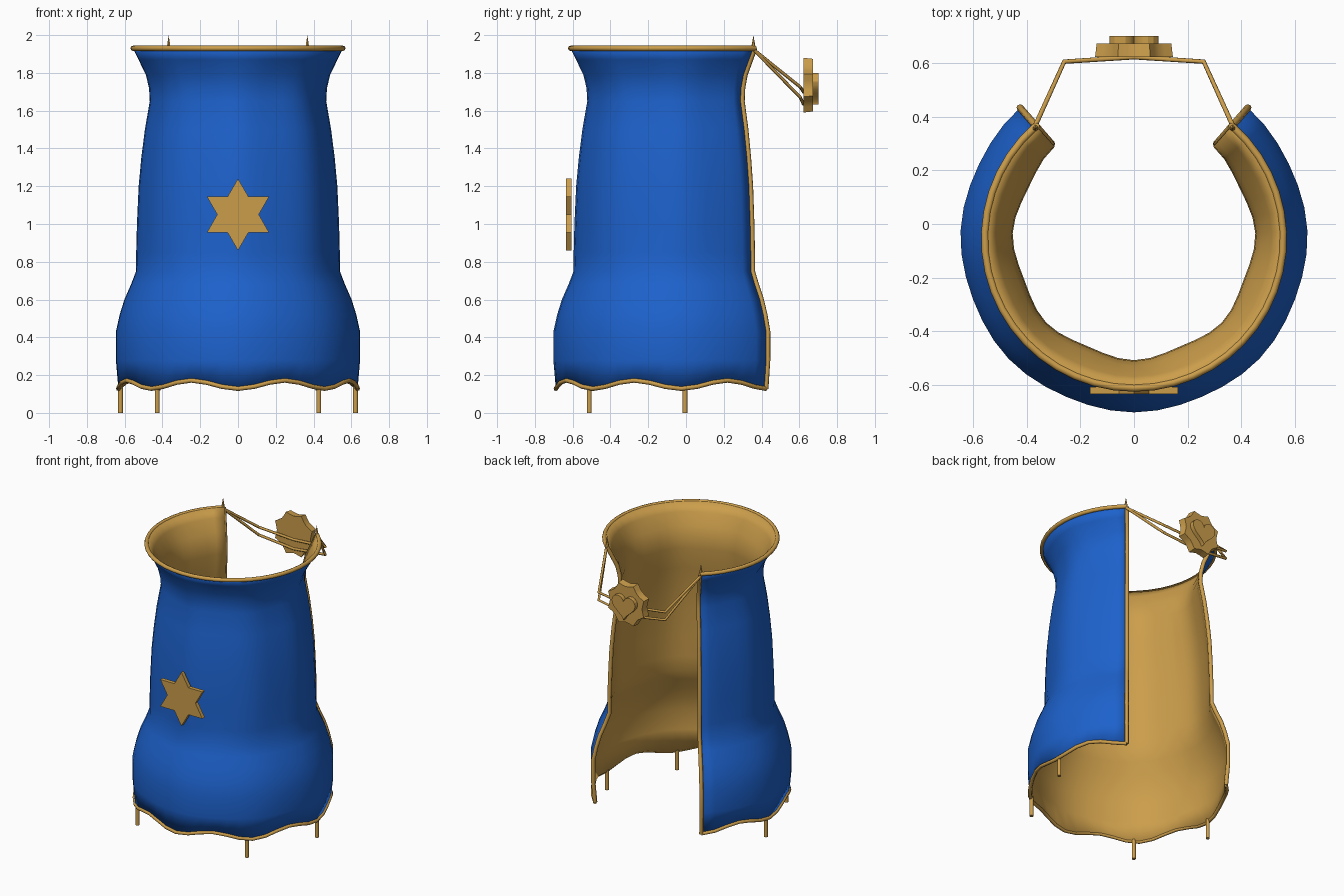
import bpy, bmesh
from math import sin, cos, pi, radians
from mathutils import Vector

if "Cube" in bpy.data.objects:
    bpy.data.objects.remove(bpy.data.objects["Cube"])


def material(name, color):
    m = bpy.data.materials.new(name)
    m.diffuse_color = color
    m.use_nodes = True
    m.node_tree.nodes["Principled BSDF"].inputs["Base Color"].default_value = m.diffuse_color
    return m


BLUE = material("blue_cloth", (0.012, 0.12, 0.60, 1))
GOLD = material("gold", (0.60, 0.34, 0.07, 1))
CY = -0.055                 # centre of the cloak's round section
HALF = radians(139)         # cloak wraps this far either side of the front
SEGS = 36
PROFILE = [(0.15, 0.632), (0.28, 0.645), (0.43, 0.645), (0.52, 0.625), (0.60, 0.60),
           (0.68, 0.565), (0.75, 0.538), (0.85, 0.534), (1.0, 0.53), (1.2, 0.521),
           (1.35, 0.507), (1.5, 0.488), (1.65, 0.462), (1.72, 0.466), (1.79, 0.483),
           (1.87, 0.525), (1.93, 0.556)]


def finish(ob, mats, angle=35):
    for m in mats:
        ob.data.materials.append(m)
    bpy.ops.object.select_all(action='DESELECT')
    ob.select_set(True)
    bpy.context.view_layer.objects.active = ob
    bpy.ops.object.shade_smooth_by_angle(angle=radians(angle))
    return ob


def mesh_object(name, verts, faces, mats, angle=35):
    me = bpy.data.meshes.new(name)
    me.from_pydata(verts, [], faces)
    ob = bpy.data.objects.new(name, me)
    bpy.context.collection.objects.link(ob)
    return finish(ob, mats, angle)


def tube(name, pts, radius, sides=2):
    cu = bpy.data.curves.new(name, 'CURVE')
    cu.dimensions = '3D'
    cu.bevel_depth = radius
    cu.bevel_resolution = sides
    cu.use_fill_caps = True
    sp = cu.splines.new('POLY')
    sp.points.add(len(pts) - 1)
    for p, co in zip(sp.points, pts):
        p.co = (*co, 1)
    ob = bpy.data.objects.new(name, cu)
    bpy.context.collection.objects.link(ob)
    bpy.ops.object.select_all(action='DESELECT')
    ob.select_set(True)
    bpy.context.view_layer.objects.active = ob
    bpy.ops.object.convert(target='MESH')
    return finish(bpy.context.object, [GOLD], 50)


def plate(name, outline, y0, y1, inset=1.0, center=(0, 0)):
    """Extrude an xz outline from y0 to y1, scaling the y1 side by inset."""
    n = len(outline)
    cx, cz = center
    verts = [(cx + x, y0, cz + z) for x, z in outline]
    verts += [(cx + x * inset, y1, cz + z * inset) for x, z in outline]
    faces = [tuple(range(n)), tuple(range(2 * n - 1, n - 1, -1))]
    faces += [(i, i + n, (i + 1) % n + n, (i + 1) % n) for i in range(n)]
    ob = mesh_object(name, verts, faces, [GOLD], 25)
    bm = bmesh.new()
    bm.from_mesh(ob.data)
    bmesh.ops.recalc_face_normals(bm, faces=bm.faces)
    bm.to_mesh(ob.data)
    bm.free()
    return ob


def cone(name, loc, r1, r2, depth, sides):
    bpy.ops.mesh.primitive_cone_add(vertices=sides, radius1=r1, radius2=r2,
                                    depth=depth, location=loc)
    bpy.context.object.name = name
    return finish(bpy.context.object, [GOLD], 50)


# Cloak: softly folded sheet, blue outside with a gold lining
def cloak_point(row, col):
    t = -HALF + 2 * HALF * col / SEGS
    z, r = PROFILE[row]
    wave = cos(t * 6 * pi / HALF)
    fold = 0.0 if row == len(PROFILE) - 1 else (0.008 if 6 < row < 15 else 0.003)
    r += fold * (wave - 0.3)
    if row == 0:
        z -= 0.022 * wave
    return Vector((r * sin(t), CY - r * cos(t), z))


rows, cols = len(PROFILE), SEGS + 1
verts = [cloak_point(j, i) for j in range(rows) for i in range(cols)]
faces = [(j * cols + i, j * cols + i + 1, (j + 1) * cols + i + 1, (j + 1) * cols + i)
         for j in range(rows - 1) for i in range(SEGS)]
cloak = mesh_object("cloak", verts, faces, [BLUE, GOLD], 60)
mod = cloak.modifiers.new("lining", 'SOLIDIFY')
mod.thickness = 0.015
mod.offset = -1
mod.material_offset = 1
mod.material_offset_rim = 1

# Gold piping on collar, hem and both open edges
tube("collar_trim", [cloak_point(rows - 1, i) for i in range(cols)], 0.014)
tube("hem_trim", [cloak_point(0, i) for i in range(cols)], 0.012)
for col, side in ((0, "left"), (SEGS, "right")):
    tube(side + "_edge_trim", [cloak_point(j, col) for j in range(rows)], 0.013)

# Mirrored small parts: hem tassels and collar tips
for s, side in ((-1, "left"), (1, "right")):
    cone(side + "_front_tassel", (s * 0.428, -0.512, 0.07), 0.013, 0.013, 0.14, 10)
    cone(side + "_side_tassel", (s * 0.622, -0.005, 0.07), 0.013, 0.013, 0.14, 10)
    cone(side + "_collar_tip", (s * 0.367, 0.357, 1.96), 0.014, 0.0, 0.08, 6)

# Clasp chain: two strands hanging between the collar corners
for name, knee, mid in (("upper_chain", 1.725, 1.70), ("lower_chain", 1.67, 1.635)):
    half = [(0.37, 0.362, 1.92), (0.26, 0.605, knee)]
    tube(name, [(-x, y, z) for x, y, z in half] + [(0, 0.622, mid)] + half[::-1], 0.009)

# Scalloped brooch with a raised heart
scallop = []
for k in range(8):
    for step, r in ((0, 0.157), (0.25, 0.139), (0.5, 0.131), (0.75, 0.139)):
        a = 2 * pi * (k + 0.5 + step) / 8
        scallop.append((r * cos(a), r * sin(a)))
plate("brooch", scallop, 0.622, 0.672, 0.96, (0, 1.735))
heart = []
for k in range(32):
    a = 2 * pi * k / 32
    heart.append((0.092 * sin(a) ** 3,
                  0.0058 * (13 * cos(a) - 5 * cos(2 * a) - 2 * cos(3 * a) - cos(4 * a))))
plate("brooch_heart", heart, 0.665, 0.701, 1.0, (0, 1.732))

# Six-pointed star on the front
star = []
for k in range(12):
    r = 0.19 if k % 2 == 0 else 0.11
    star.append((r * sin(k * pi / 6), r * cos(k * pi / 6)))
plate("front_star", star, -0.607, -0.634, 1.0, (0, 1.05))
